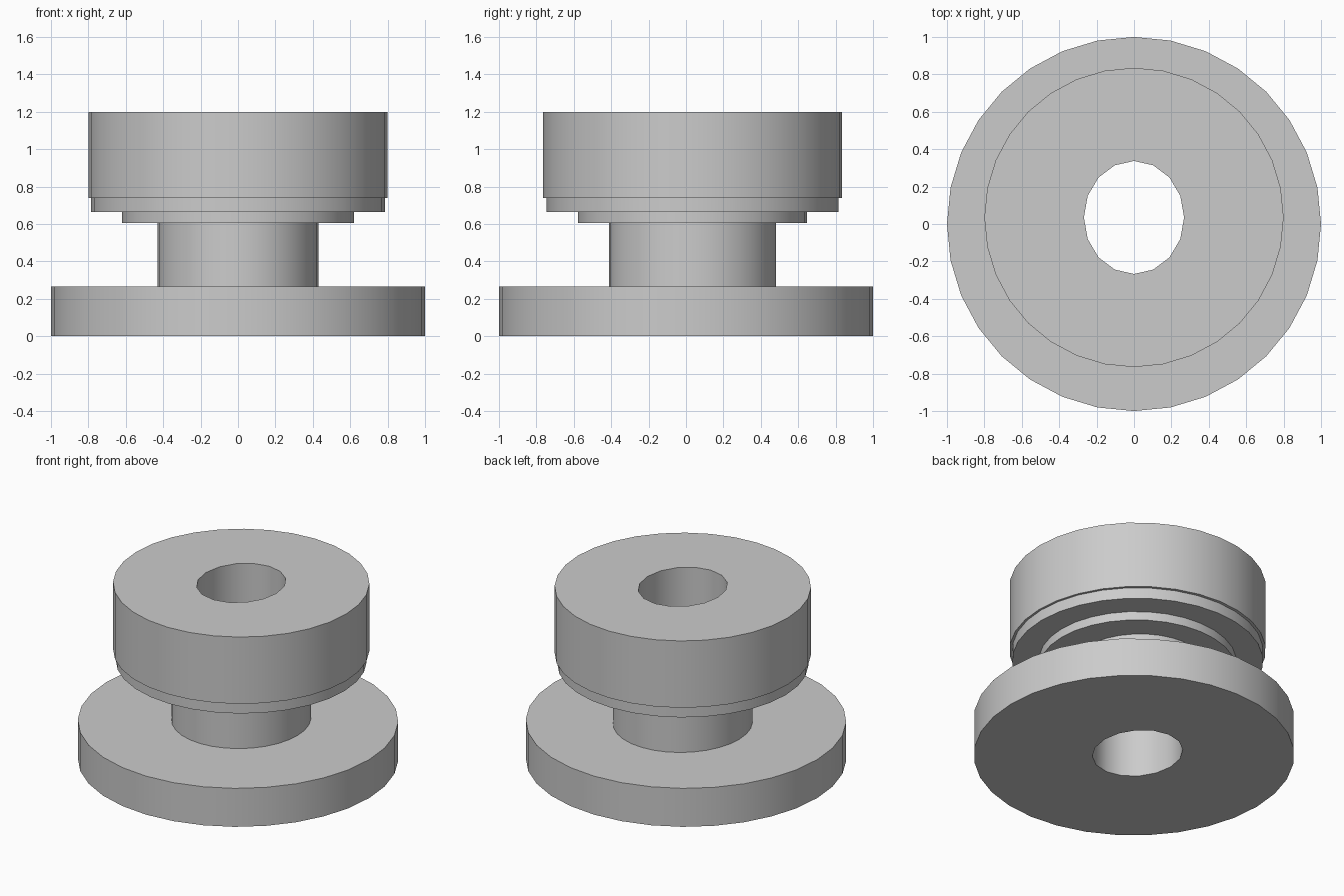
import bpy
import bmesh
from math import sin, cos, pi, radians

cube = bpy.data.objects.get("Cube")
if cube:
    bpy.data.objects.remove(cube, do_unlink=True)

# Single grey finish
grey = bpy.data.materials.new("plain_grey")
grey.use_nodes = True
colour = (0.6, 0.6, 0.6, 1)
grey.diffuse_color = colour
grey.node_tree.nodes["Principled BSDF"].inputs["Base Color"].default_value = colour

OFFSET = 0.035          # bore and upper parts sit slightly towards the back
BORE = (0.268, 0.302)   # half-widths of the oval bore
SIDES = 16              # bore sides; outer walls have twice as many


def ring(bm, count, rx, ry, cy, z):
    return [bm.verts.new((rx * sin(2 * pi * i / count),
                          cy + ry * cos(2 * pi * i / count), z))
            for i in range(count)]


def walls(bm, low, high):
    n = len(low)
    for i in range(n):
        j = (i + 1) % n
        bm.faces.new((low[i], low[j], high[j], high[i]))


def bored_disc(name, rx, ry, cy, bottom, top):
    bm = bmesh.new()
    outer = [ring(bm, 2 * SIDES, rx, ry, cy, z) for z in (bottom, top)]
    inner = [ring(bm, SIDES, *BORE, OFFSET, z) for z in (bottom, top)]
    walls(bm, *outer)
    walls(bm, *inner)
    # Annular caps
    for o, n in zip(outer, inner):
        for i in range(SIDES):
            a, b, c = o[2 * i], o[2 * i + 1], o[(2 * i + 2) % len(o)]
            bm.faces.new((a, b, n[i]))
            bm.faces.new((b, c, n[(i + 1) % SIDES], n[i]))
    bmesh.ops.recalc_face_normals(bm, faces=bm.faces)
    mesh = bpy.data.meshes.new(name)
    bm.to_mesh(mesh)
    bm.free()
    mesh.materials.append(grey)
    obj = bpy.data.objects.new(name, mesh)
    bpy.context.collection.objects.link(obj)
    bpy.ops.object.select_all(action='DESELECT')
    obj.select_set(True)
    bpy.context.view_layer.objects.active = obj
    bpy.ops.object.shade_smooth_by_angle(angle=radians(30))
    return obj


# Stacked parts, from the ground up
bored_disc("base_flange", 1.0, 1.0, 0, 0, 0.265)
bored_disc("neck", 0.43, 0.447, OFFSET, 0.265, 0.605)
bored_disc("lower_step", 0.62, 0.612, OFFSET, 0.605, 0.665)
bored_disc("upper_step", 0.785, 0.78, OFFSET, 0.665, 0.74)
bored_disc("head", 0.8, 0.8, OFFSET, 0.74, 1.2)
